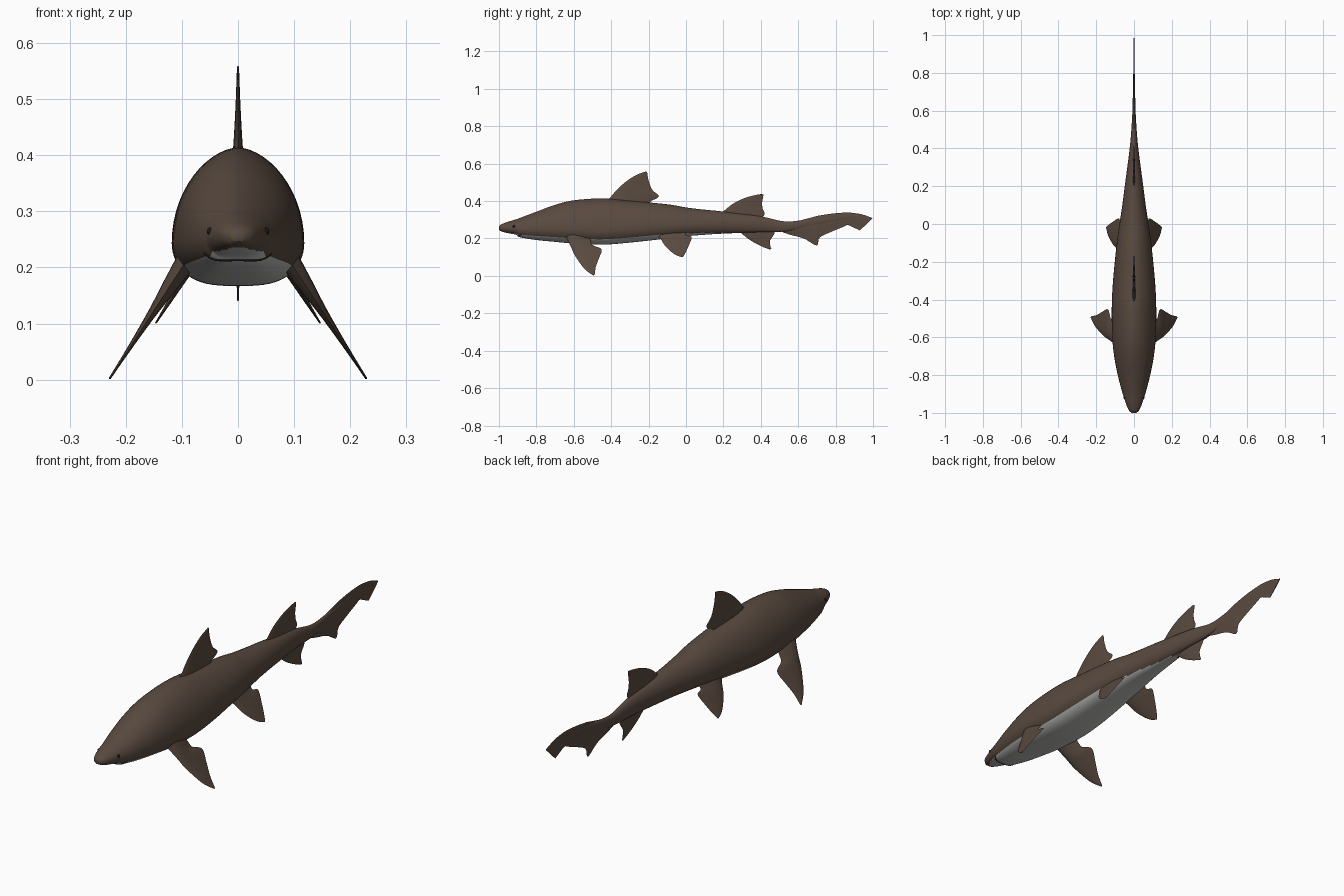
import bpy, bmesh
from math import sin, cos, pi, radians
from mathutils import Vector

cube = bpy.data.objects.get("Cube")
if cube:
    bpy.data.objects.remove(cube, do_unlink=True)


def material(name, rgb):
    mat = bpy.data.materials.new(name)
    mat.use_nodes = True
    mat.diffuse_color = (*rgb, 1)
    bsdf = mat.node_tree.nodes["Principled BSDF"]
    bsdf.inputs["Base Color"].default_value = (*rgb, 1)
    bsdf.inputs["Roughness"].default_value = 0.7
    return mat


brown = material("brown skin", (0.10, 0.068, 0.05))
pale = material("pale belly", (0.5, 0.5, 0.49))
dark = material("dark eye and mouth", (0.012, 0.01, 0.01))


def smooth_rows(rows, steps):
    """Catmull-Rom interpolation through rows of numbers."""
    rows = [Vector(r) for r in rows]
    out = []
    for i in range(len(rows) - 1):
        a, b, c, d = (rows[max(i - 1, 0)], rows[i], rows[i + 1],
                      rows[min(i + 2, len(rows) - 1)])
        for s in range(steps):
            t = s / steps
            out.append(0.5 * (2 * b + (c - a) * t + (2 * a - 5 * b + 4 * c - d) * t ** 2
                              + (3 * b - a - 3 * c + d) * t ** 3))
    return out + [rows[-1]]


def finish(bm, name, mats):
    bmesh.ops.recalc_face_normals(bm, faces=bm.faces)
    mesh = bpy.data.meshes.new(name)
    bm.to_mesh(mesh)
    bm.free()
    obj = bpy.data.objects.new(name, mesh)
    bpy.context.collection.objects.link(obj)
    for m in mats:
        mesh.materials.append(m)
    bpy.ops.object.select_all(action="DESELECT")
    obj.select_set(True)
    bpy.context.view_layer.objects.active = obj
    bpy.ops.object.shade_smooth_by_angle(angle=radians(50))
    return obj


def loft(name, rings, mats, rule=None):
    """Skin closed rings of points and cap both ends."""
    bm = bmesh.new()
    loops = [[bm.verts.new(p) for p in ring] for ring in rings]
    n = len(loops[0])
    for r in range(len(loops) - 1):
        for k in range(n):
            j = (k + 1) % n
            f = bm.faces.new((loops[r][k], loops[r][j], loops[r + 1][j], loops[r + 1][k]))
            if rule:
                f.material_index = rule(r, k)
    bm.faces.new(loops[0])
    bm.faces.new(loops[-1])
    return finish(bm, name, mats)


# Body stations: y, top z, bottom z, half width, height share of the widest line
stations = smooth_rows([
    (-1, .266, .246, .012, .5), (-.985, .277, .237, .028, .5),
    (-.95, .29, .228, .043, .45), (-.91, .302, .22, .056, .42),
    (-.885, .311, .206, .064, .4), (-.8, .343, .192, .086, .38),
    (-.7, .38, .182, .105, .34), (-.6, .404, .173, .115, .32),
    (-.45, .414, .167, .118, .31), (-.3, .402, .178, .111, .32),
    (-.1, .383, .2, .091, .36), (0, .366, .212, .077, .38),
    (.1, .354, .22, .062, .42), (.2, .344, .226, .049, .45),
    (.4, .318, .234, .023, .5), (.53, .291, .238, .012, .5),
    (.65, .302, .262, .007, .5), (.9, .33, .315, .002, .5)], 5)
SEGMENTS = 56


def section_point(st, angle):
    y, top, bottom, width, share = st
    mid = bottom + share * (top - bottom)
    s, c = sin(angle), cos(angle)
    power = 1.15 if s > 0 else 0.65
    x = width * abs(c) ** power * (1 if c > 0 else -1)
    return Vector((x, y, mid + s * (top - mid if s > 0 else mid - bottom)))


def skin_point(y, angle):
    for a, b in zip(stations, stations[1:]):
        if a[0] <= y <= b[0]:
            return section_point(a.lerp(b, (y - a[0]) / (b[0] - a[0])), angle)


def belly_rule(r, k):
    """Pale underside that narrows toward the snout and the tail."""
    y = (stations[r][0] + stations[r + 1][0]) / 2
    limit = -0.64
    if y < -0.88:
        limit -= 0.32 * (-0.88 - y) / 0.09
    elif y > -0.1:
        limit -= 0.34 * (y + 0.1) / 0.38
    return int(sin(2 * pi * (k + 0.5) / SEGMENTS) < limit)


loft("body", [[section_point(st, 2 * pi * k / SEGMENTS) for k in range(SEGMENTS)]
              for st in stations], [brown, pale], belly_rule)


def fin(name, rows, root, tip, side=0, offset=0, splay=0):
    """Rows hold leading y, z and trailing y, z; side and splay lean paired fins."""
    rows = smooth_rows(rows, 5)
    normal = Vector((1, 0, side * splay)).normalized()
    chord = [i / 10 for i in range(11)]
    rings = []
    for i, (ly, lz, ty, tz) in enumerate(rows):
        f = i / (len(rows) - 1)
        half = (tip + (root - tip) * (1 - f) ** 1.6) / 2

        def at(t, sign):
            y, z = ly + (ty - ly) * t, lz + (tz - lz) * t
            x = side * (offset + splay * (0.2 - z))
            return Vector((x, y, z)) + normal * sign * half * sin(pi * t ** 0.6)
        rings.append([at(t, 1) for t in chord] + [at(t, -1) for t in chord[-2:0:-1]])
    return loft(name, rings, [brown])


# Fins on the centre line
fin("first_dorsal_fin", [
    (-.46, .38, -.19, .37), (-.41, .415, -.19, .397), (-.37, .46, -.145, .425),
    (-.32, .505, -.18, .46), (-.265, .54, -.2, .51), (-.213, .559, -.207, .55)], .024, .004)
fin("second_dorsal_fin", [
    (.16, .31, .4, .3), (.2, .345, .42, .33), (.25, .385, .41, .36),
    (.31, .415, .407, .39), (.37, .432, .412, .42), (.406, .438, .414, .434)], .016, .003)
fin("anal_fin", [
    (.27, .26, .46, .26), (.3, .225, .474, .23), (.345, .19, .45, .19),
    (.4, .16, .45, .165), (.45, .14, .456, .145)], .014, .003)
fin("tail_fin", [
    (.5, .285, .5, .24), (.58, .29, .55, .222), (.635, .303, .63, .2),
    (.7, .32, .698, .163), (.72, .324, .715, .205), (.78, .333, .775, .235),
    (.84, .338, .845, .264), (.88, .338, .865, .272), (.94, .329, .9, .257),
    (.998, .309, .93, .243)], .016, .003)

# Paired fins and eyes
for label, side in (("left", 1), ("right", -1)):
    fin(label + "_pectoral_fin", [
        (-.66, .24, -.52, .24), (-.64, .205, -.51, .19), (-.615, .155, -.5, .165),
        (-.6, .12, -.452, .142), (-.575, .08, -.465, .095), (-.54, .035, -.482, .05),
        (-.495, .001, -.488, .008)], .045, .004, side, .1, .65)
    fin(label + "_pelvic_fin", [
        (-.17, .235, 0, .235), (-.14, .205, 0, .218), (-.115, .165, .03, .207),
        (-.08, .13, .014, .16), (-.05, .11, -.002, .125), (-.02, .1, -.014, .104)],
        .022, .003, side, .084, .63)
    bm = bmesh.new()
    bmesh.ops.create_uvsphere(bm, u_segments=16, v_segments=10, radius=0.007)
    spot = skin_point(-0.92, radians(12))
    bmesh.ops.translate(bm, verts=bm.verts, vec=(side * (spot.x - 0.003), spot.y, spot.z))
    finish(bm, label + "_eye", [dark])

# Mouth line wrapped under the snout
curve = bpy.data.curves.new("mouth", "CURVE")
curve.dimensions = "3D"
curve.bevel_depth = 0.002
curve.bevel_resolution = 2
curve.materials.append(dark)
angles = [radians(-148 + 116 * i / 20) for i in range(21)]
line = curve.splines.new("POLY")
line.points.add(len(angles) - 1)
for p, a in zip(line.points, angles):
    p.co = (*skin_point(-0.9 + 0.03 * cos(a) ** 2, a), 1)
bpy.context.collection.objects.link(bpy.data.objects.new("mouth", curve))
